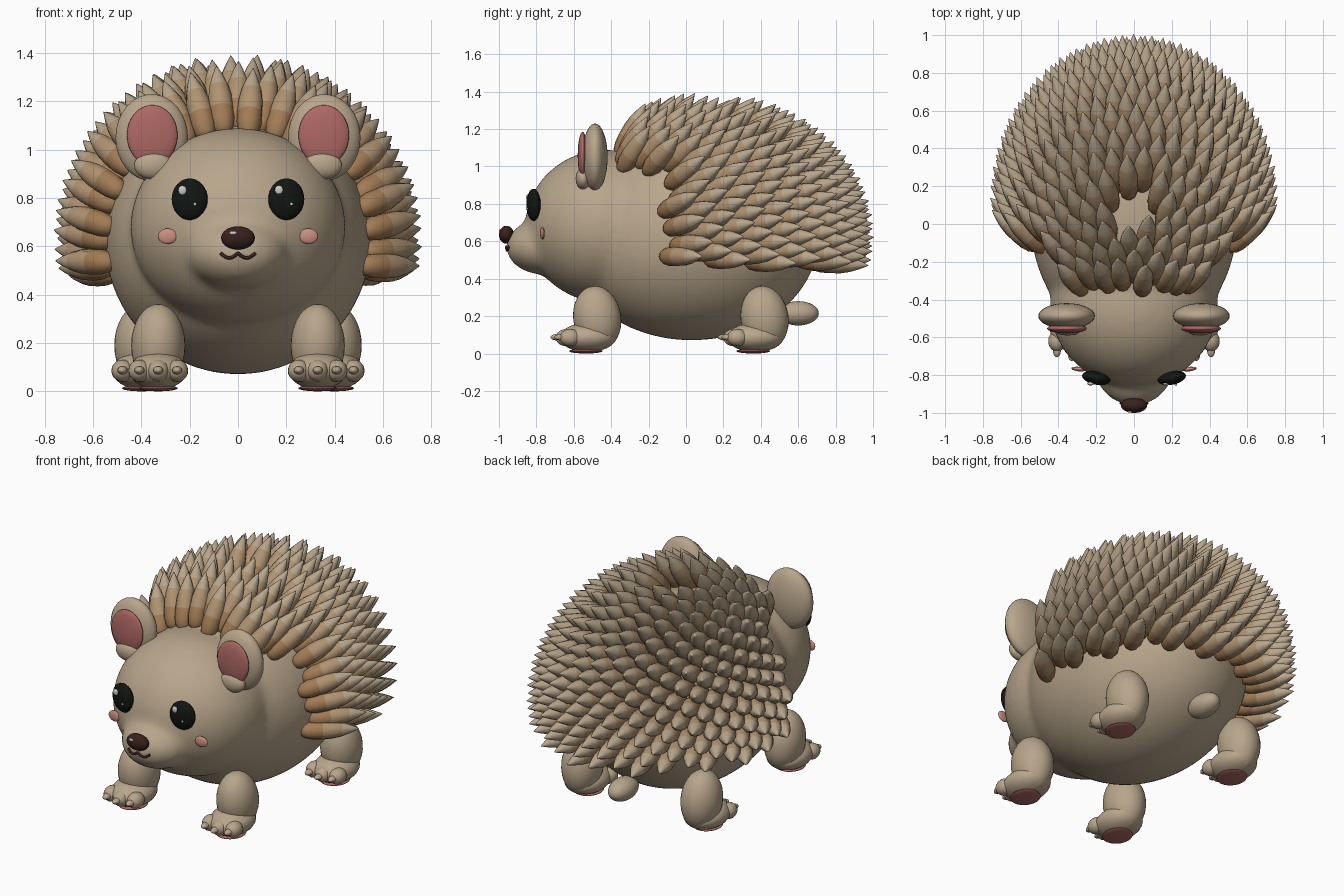
import bpy, math
from mathutils import Vector

if "Cube" in bpy.data.objects:
    bpy.data.objects.remove(bpy.data.objects["Cube"])


def mat(name, r, g, b):
    m = bpy.data.materials.new(name)
    m.diffuse_color = (r, g, b, 1)
    m.use_nodes = True
    m.node_tree.nodes["Principled BSDF"].inputs["Base Color"].default_value = m.diffuse_color
    return m


FUR = mat("fur", 0.48, 0.38, 0.26)
BROWN = mat("spine_brown", 0.36, 0.20, 0.09)
MID = mat("spine_tan", 0.43, 0.29, 0.165)
PINK = mat("pink", 0.42, 0.14, 0.13)
BLUSH = mat("blush", 0.60, 0.28, 0.22)
BLACK = mat("black", 0.006, 0.008, 0.006)
DARK = mat("nose_brown", 0.04, 0.015, 0.012)
WHITE = mat("white", 0.85, 0.85, 0.85)


def ball(name, loc, r, m, rot=(0, 0, 0), seg=32):
    bpy.ops.mesh.primitive_uv_sphere_add(segments=seg, ring_count=seg // 2, location=loc, rotation=rot)
    o = bpy.context.object
    o.name = name
    o.scale = r
    o.data.materials.append(m)
    bpy.ops.object.shade_smooth()
    return o


# body, head and muzzle melted into one soft skin
C, R = Vector((0, 0.03, 0.62)), Vector((0.55, 0.68, 0.55))
parts = [ball("head", (0, -0.43, 0.68), (0.445, 0.43, 0.41), FUR, seg=64),
         ball("muzzle", (0, -0.755, 0.57), (0.21, 0.208, 0.15), FUR, seg=48),
         ball("body", C, R, FUR, seg=64)]
for o in parts:
    o.select_set(True)
bpy.ops.object.transform_apply(location=True, rotation=True, scale=True)
bpy.ops.object.join()
body = bpy.context.object
m = body.modifiers.new("merge", "REMESH")
m.mode, m.voxel_size, m.use_smooth_shade = "VOXEL", 0.02, True
m = body.modifiers.new("soften", "SMOOTH")
m.factor, m.iterations = 0.5, 16

ball("tail", (0, 0.60, 0.215), (0.07, 0.11, 0.065), FUR)

# nose and mouth
ball("nose", (0, -0.96, 0.635), (0.07, 0.04, 0.048), DARK)
ball("nose_shine", (-0.02, -0.993, 0.655), (0.016, 0.006, 0.008), WHITE, seg=12)
cu = bpy.data.curves.new("mouth", "CURVE")
cu.dimensions = "3D"
cu.bevel_depth = 0.007
cu.bevel_resolution = 2
cu.use_fill_caps = True
sp = cu.splines.new("POLY")
N = 24
sp.points.add(N)
for i, p in enumerate(sp.points):
    x = -0.072 + 0.144 * i / N
    z = 0.572 - 0.02 * abs(math.sin(math.pi * x / 0.072))
    p.co = (x, -0.96 + 2.4 * x * x, z, 1)
cu.materials.append(DARK)
bpy.context.collection.objects.link(bpy.data.objects.new("mouth", cu))

# paired face parts
for s in (-1, 1):
    ball("eye", (s * 0.2, -0.815, 0.795), (0.076, 0.036, 0.086), BLACK, (0, 0, s * 0.2))
    ball("eye_shine", (s * 0.2 - 0.03, -0.845, 0.832), (0.018, 0.01, 0.02), WHITE, seg=12)
    ball("eye_glint", (s * 0.2 + 0.022, -0.85, 0.775), (0.007, 0.006, 0.007), WHITE, seg=12)
    ball("cheek", (s * 0.292, -0.768, 0.642), (0.04, 0.012, 0.032), BLUSH, (0, 0, s * 0.1), 20)
    ball("ear", (s * 0.357, -0.487, 1.05), (0.15, 0.068, 0.18), FUR)
    ball("inner_ear", (s * 0.355, -0.553, 1.06), (0.105, 0.026, 0.125), PINK)
    ball("ear_base", (s * 0.35, -0.55, 0.935), (0.08, 0.04, 0.058), FUR)


# legs with feet, pads, toes and claws
def leg(name, x, y):
    ball(name, (x, y, 0.19), (0.112, 0.128, 0.172), FUR, (0.15, 0, 0))
    ball(name + "_foot", (x, y - 0.05, 0.086), (0.12, 0.15, 0.078), FUR)
    ball(name + "_pad", (x, y - 0.06, 0.013), (0.08, 0.09, 0.013), PINK)
    for k in (-1, 0, 1):
        tx, ty = x + k * 0.078, y - 0.165 + 0.02 * abs(k)
        ball(name + "_toe", (tx, ty, 0.085), (0.046, 0.056, 0.046), FUR, seg=20)
        ball(name + "_claw", (tx, ty - 0.05, 0.087), (0.021, 0.035, 0.017), FUR, seg=16)


for s in (-1, 1):
    leg("front_leg", s * 0.33, -0.475)
    leg("back_leg", s * 0.4, 0.42)

# spines: teardrops spread over the back, swept to the rear
PROFILE = [(0.03, 0.5), (0.10, 0.8), (0.22, 0.98), (0.38, 1.0), (0.55, 0.95), (0.7, 0.77), (0.85, 0.44), (0.95, 0.17)]
SIDES, LENGTH, RADIUS = 10, 0.33, 0.053
verts, faces, mats = [], [], []


def spine(base, d):
    u = d.cross(Vector((0.31, 0.2, 0.93))).normalized()
    v = d.cross(u)
    b = len(verts)
    for t, r in PROFILE:
        for k in range(SIDES):
            a = 2 * math.pi * k / SIDES
            verts.append(base + d * (t * LENGTH) + (u * math.cos(a) + v * math.sin(a)) * (r * RADIUS))
    verts.extend((base, base + d * LENGTH))
    lo, hi, top = b + SIDES * len(PROFILE), b + SIDES * len(PROFILE) + 1, b + SIDES * (len(PROFILE) - 1)
    for k in range(SIDES):
        n = (k + 1) % SIDES
        faces.append((lo, b + n, b + k))
        mats.append(1)
        for j in range(len(PROFILE) - 1):
            q = b + j * SIDES
            faces.append((q + k, q + n, q + SIDES + n, q + SIDES + k))
            mats.append(1 if j < 3 else 2 if j < 5 else 0)
        faces.append((top + k, top + n, hi))
        mats.append(0)


COUNT = 660
for i in range(COUNT):
    h = 1 - 2 * (i + 0.5) / COUNT
    w = math.sqrt(1 - h * h)
    a = i * math.pi * (3 - math.sqrt(5))
    e = Vector((w * math.cos(a), w * math.sin(a), h))
    p = C + e * R
    front = -0.13 if p.z < 0.97 else -0.35
    bald = (p.x / 0.09) ** 2 + (p.y / 0.15) ** 2 < 1
    if p.z < 0.485 or p.y < front or bald:
        continue
    n = Vector((e.x / R.x, e.y / R.y, e.z / R.z)).normalized()
    d = (n * 0.77 + Vector((0, 0.78, 0.14))).normalized()
    spine(p - d * 0.033, d)

me = bpy.data.meshes.new("spines")
me.from_pydata(verts, [], faces)
for m in (FUR, BROWN, MID):
    me.materials.append(m)
me.polygons.foreach_set("material_index", mats)
me.polygons.foreach_set("use_smooth", [True] * len(faces))
me.update()
bpy.context.collection.objects.link(bpy.data.objects.new("spines", me))
